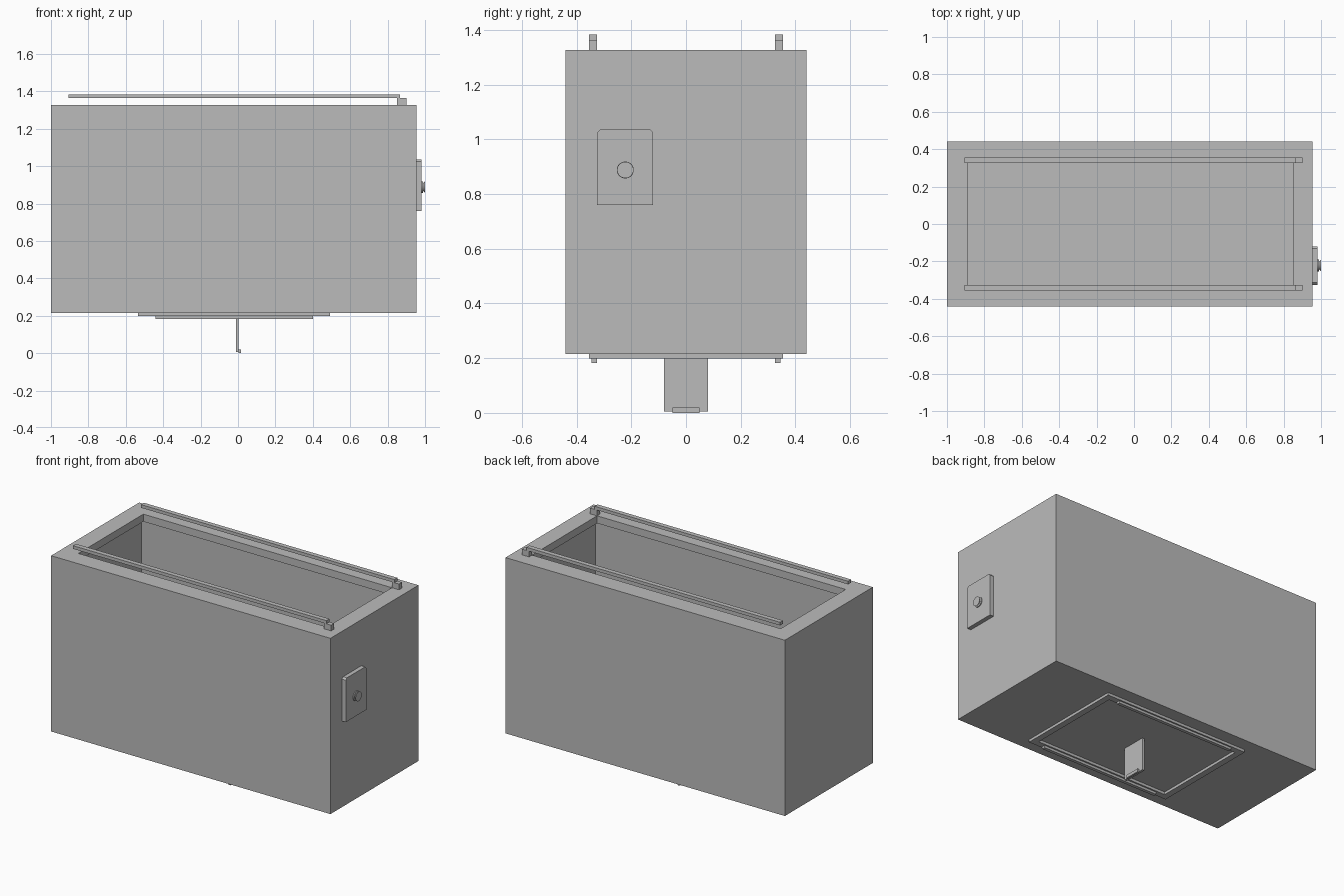
import bpy, bmesh, math

if "Cube" in bpy.data.objects:
    bpy.data.objects.remove(bpy.data.objects["Cube"])

grey = bpy.data.materials.new("plain_grey")
grey.diffuse_color = (0.5, 0.5, 0.5, 1)
grey.use_nodes = True
grey.node_tree.nodes["Principled BSDF"].inputs["Base Color"].default_value = grey.diffuse_color


def finish(name, bm):
    bmesh.ops.recalc_face_normals(bm, faces=bm.faces)
    mesh = bpy.data.meshes.new(name)
    bm.to_mesh(mesh)
    bm.free()
    mesh.materials.append(grey)
    ob = bpy.data.objects.new(name, mesh)
    bpy.context.collection.objects.link(ob)
    return ob


def box(name, x, y, z):
    bm = bmesh.new()
    bmesh.ops.create_cube(bm, size=1)
    for v in bm.verts:
        v.co = [r[0] if c < 0 else r[1] for c, r in zip(v.co, (x, y, z))]
    return finish(name, bm)


def rings(name, loops, cap_ends=False):
    """Skin a sequence of closed point loops; without caps, join last to first."""
    bm = bmesh.new()
    vs = [[bm.verts.new(p) for p in loop] for loop in loops]
    pairs = list(zip(vs, vs[1:]))
    if cap_ends:
        bm.faces.new(vs[0])
        bm.faces.new(vs[-1])
    else:
        pairs.append((vs[-1], vs[0]))
    for a, b in pairs:
        for i in range(len(a)):
            j = (i + 1) % len(a)
            bm.faces.new((a[i], a[j], b[j], b[i]))
    return finish(name, bm)


def rect(x0, x1, hy, z):
    return [(x0, -hy, z), (x1, -hy, z), (x1, hy, z), (x0, hy, z)]


# Hollow bin with an inward lip around the open top
rings("bin", [
    rect(-1, 0.955, 0.44, 0.215), rect(-1, 0.955, 0.44, 1.327),
    rect(-0.89, 0.85, 0.325, 1.327), rect(-0.89, 0.85, 0.325, 1.28),
    rect(-0.95, 0.905, 0.39, 1.28), rect(-0.95, 0.905, 0.39, 0.245)], True)

# Lid rails on top, each carried by an end block
# Gate runners beneath the bottom frame
for side, s in (("front", -1), ("back", 1)):
    y = sorted((s * 0.325, s * 0.355))
    box(side + "_rail", (-0.907, 0.867), y, (1.363, 1.383))
    box(side + "_rail_block", (0.85, 0.9), y, (1.327, 1.363))
    box(side + "_gate_runner", (-0.44, 0.4),
        sorted((s * 0.325, s * 0.346)), (0.183, 0.198))

# Bottom gate frame
rings("gate_frame", [
    rect(-0.535, 0.492, 0.355, 0.215), rect(-0.535, 0.492, 0.355, 0.198),
    rect(-0.495, 0.452, 0.315, 0.198), rect(-0.495, 0.452, 0.315, 0.215)])

# Hanging gate handle with a small foot
box("gate_handle", (-0.012, 0.004), (-0.08, 0.08), (0.005, 0.215))
box("handle_foot", (0.004, 0.016), (-0.05, 0.05), (0.0, 0.02))

# Side panel with clipped top corners
outline = [(-0.325, 0.76), (-0.12, 0.76), (-0.12, 1.025),
           (-0.131, 1.036), (-0.314, 1.036), (-0.325, 1.025)]
rings("side_panel", [[(x, y, z) for y, z in outline] for x in (0.955, 0.982)], True)

# Waisted knob on the panel
knob = rings("knob", [
    [(x, -0.222 + r * math.cos(a * math.tau / 32), 0.888 + r * math.sin(a * math.tau / 32))
     for a in range(32)]
    for x, r in ((0.982, 0.031), (0.988, 0.031), (0.99, 0.022), (1.0, 0.03))], True)
bpy.context.view_layer.objects.active = knob
knob.select_set(True)
bpy.ops.object.shade_smooth_by_angle(angle=math.radians(30))
